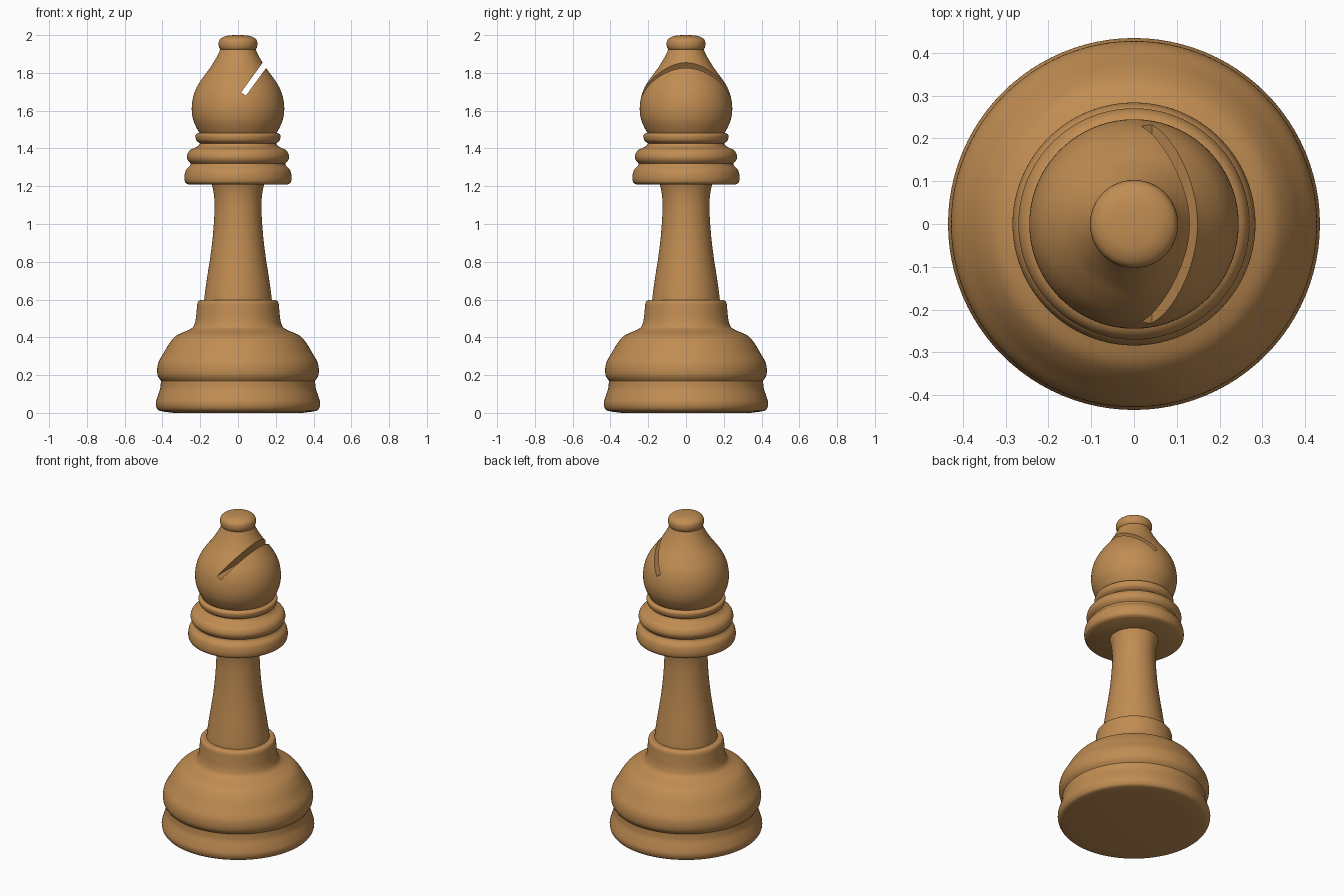
import bpy, bmesh, math
from mathutils import Matrix, Vector

SIDES = 96
STEPS = 5

old = bpy.data.objects.get("Cube")
if old:
    bpy.data.objects.remove(old, do_unlink=True)

# Single wood colour
wood = bpy.data.materials.new("light_wood")
wood.use_nodes = True
wood_colour = (0.53, 0.265, 0.085, 1)
wood.diffuse_color = wood_colour
for node in wood.node_tree.nodes:
    if node.type == 'BSDF_PRINCIPLED':
        node.inputs["Base Color"].default_value = wood_colour
        node.inputs["Roughness"].default_value = 0.6


def smooth_run(points):
    """Catmull-Rom curve through (radius, height) points."""
    pts = [Vector(p) for p in points]
    if len(pts) == 2:
        return pts
    ext = [pts[0]] + pts + [pts[-1]]
    out = []
    for a, b, c, d in zip(ext, ext[1:], ext[2:], ext[3:]):
        for i in range(STEPS):
            t = i / STEPS
            out.append(0.5 * (2 * b + (c - a) * t
                              + (2 * a - 5 * b + 4 * c - d) * t ** 2
                              + (3 * b - a - 3 * c + d) * t ** 3))
    return out + [pts[-1]]


def link_mesh(name, bm):
    mesh = bpy.data.meshes.new(name)
    bm.to_mesh(mesh)
    bm.free()
    obj = bpy.data.objects.new(name, mesh)
    bpy.context.collection.objects.link(obj)
    mesh.materials.append(wood)
    return obj


def activate(obj):
    bpy.ops.object.select_all(action='DESELECT')
    obj.select_set(True)
    bpy.context.view_layer.objects.active = obj


def shade(obj):
    activate(obj)
    bpy.ops.object.shade_smooth_by_angle(angle=math.radians(35))


def lathe(name, *runs):
    """Closed turned solid; each run is smooth, with an edge between runs."""
    profile = []
    for run in runs:
        profile += smooth_run(run)
    profile = ([Vector((0, profile[0].y))] + profile
               + [Vector((0, profile[-1].y))])
    bm = bmesh.new()
    verts = [bm.verts.new((max(p.x, 0), 0, p.y)) for p in profile]
    edges = [bm.edges.new(pair) for pair in zip(verts, verts[1:])]
    bmesh.ops.spin(bm, geom=verts + edges, axis=(0, 0, 1), cent=(0, 0, 0),
                   angle=math.tau, steps=SIDES, use_duplicate=False)
    bmesh.ops.remove_doubles(bm, verts=bm.verts, dist=0.0002)
    bmesh.ops.recalc_face_normals(bm, faces=bm.faces)
    obj = link_mesh(name, bm)
    shade(obj)
    return obj


# Foot: lower moulding, swelling and neck with a flat rim
lathe("base",
      [(0.34, 0), (0.4, 0.008), (0.425, 0.018), (0.435, 0.05),
       (0.425, 0.09), (0.412, 0.13), (0.408, 0.17)],
      [(0.408, 0.17), (0.424, 0.195), (0.428, 0.23), (0.42, 0.27),
       (0.392, 0.32), (0.362, 0.37), (0.325, 0.41), (0.265, 0.437),
       (0.238, 0.455), (0.225, 0.49), (0.219, 0.54), (0.215, 0.58),
       (0.205, 0.595), (0.19, 0.597)])

# Tapering stem
lathe("stem",
      [(0.181, 0.57), (0.177, 0.62), (0.163, 0.72), (0.146, 0.83),
       (0.132, 0.95), (0.124, 1.08), (0.128, 1.16), (0.14, 1.215)])

# Stacked collar rings
lathe("lower_collar",
      [(0.265, 1.21), (0.28, 1.222), (0.284, 1.25), (0.276, 1.285),
       (0.255, 1.308), (0.25, 1.325)])
lathe("middle_collar",
      [(0.25, 1.32), (0.266, 1.338), (0.27, 1.362), (0.255, 1.39),
       (0.215, 1.41), (0.2, 1.43)])
lathe("upper_collar",
      [(0.198, 1.425), (0.218, 1.44), (0.225, 1.46), (0.222, 1.475),
       (0.205, 1.483)])

# Teardrop head
head = lathe("head",
             [(0.2, 1.475), (0.22, 1.51), (0.238, 1.555), (0.245, 1.61),
              (0.238, 1.67), (0.218, 1.725), (0.185, 1.777),
              (0.149, 1.825), (0.118, 1.875), (0.1, 1.91), (0.092, 1.93)])

# Slanted slot sawn through the head from front to back
slot_dir = Vector((0.588, 0, 0.809))
length = 0.4
centre = Vector((0.029, 0, 1.688)) + slot_dir * length / 2
bm = bmesh.new()
bmesh.ops.create_cube(bm, size=1, matrix=(
    Matrix.Translation(centre)
    @ Matrix.Rotation(math.atan2(slot_dir.x, slot_dir.z), 4, 'Y')
    @ Matrix.Diagonal((0.031, 1, length, 1))))
cutter = link_mesh("slot_cutter", bm)
cutter.hide_render = True
cut = head.modifiers.new("slot", 'BOOLEAN')
cut.operation = 'DIFFERENCE'
cut.solver = 'EXACT'
cut.object = cutter
activate(head)
bpy.ops.object.modifier_apply(modifier=cut.name)
bpy.data.objects.remove(cutter, do_unlink=True)
shade(head)

# Flattened knob on top
lathe("knob",
      [(0.085, 1.918), (0.098, 1.93), (0.103, 1.953), (0.096, 1.977),
       (0.07, 1.993), (0.035, 1.999), (0, 2)])
